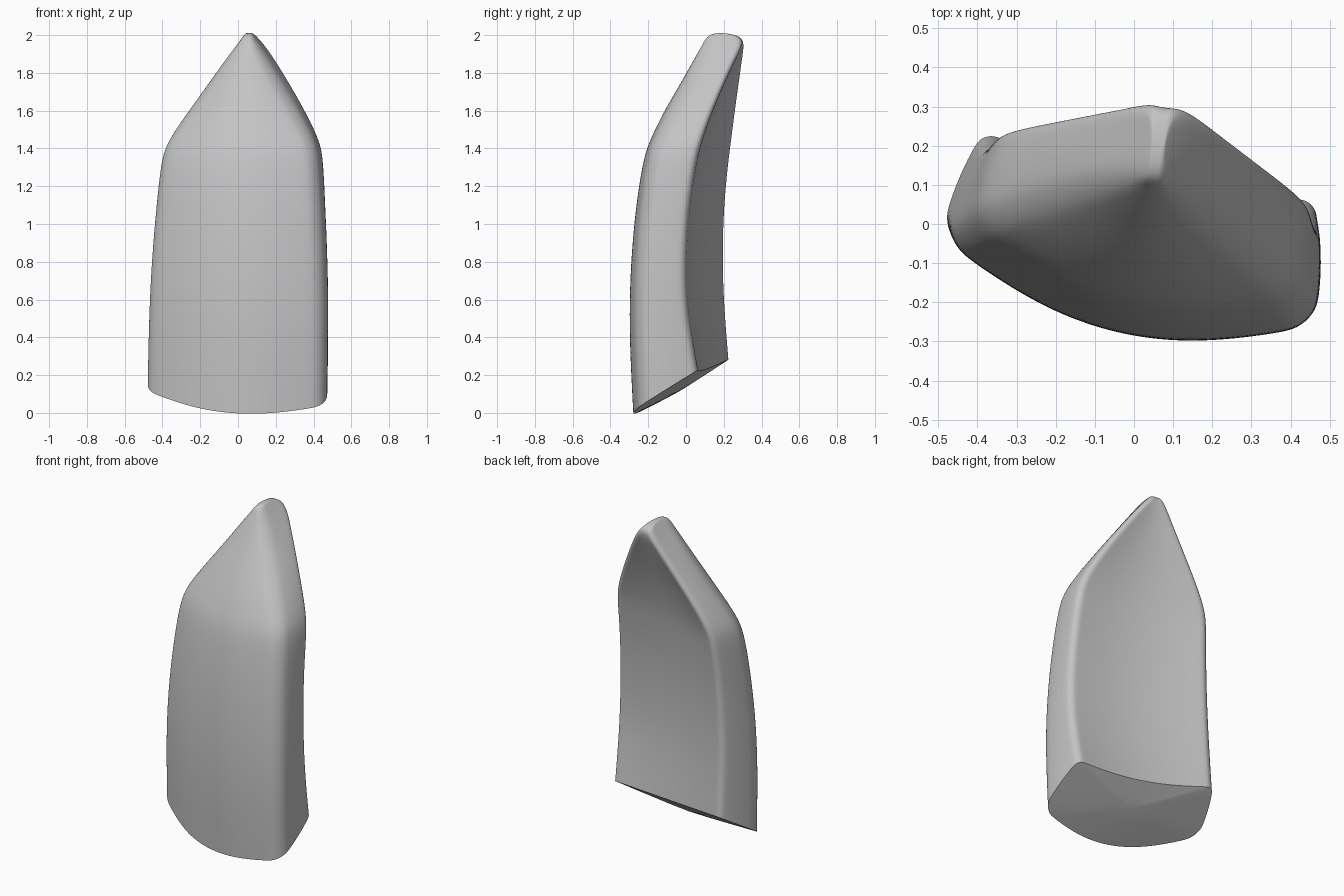
import bpy
import bmesh
from mathutils import Vector

default_cube = bpy.data.objects.get("Cube")
if default_cube:
    bpy.data.objects.remove(default_cube, do_unlink=True)

# Each level: height, corners (front -x, front +x, back +x, back -x), front bulge
LEVELS = [
    (0, (-.49, -.02), (.462, -.235), (.46, .063), (-.383, .237), .142),
    (.45, (-.482, -.042), (.46, -.26), (.472, 0), (-.383, .21), .142),
    (.8, (-.464, -.042), (.45, -.25), (.467, 0), (-.373, .206), .138),
    (1.1, (-.438, -.027), (.433, -.225), (.457, .02), (-.36, .216), .13),
    (1.34, (-.412, -.005), (.416, -.19), (.449, .058), (-.345, .238), .12),
    (1.44, (-.375, .016), (.395, -.16), (.432, .083), (-.322, .252), .112),
    (1.6, (-.26, .054), (.305, -.082), (.356, .143), (-.222, .273), .095),
    (1.75, (-.155, .085), (.215, -.002), (.275, .205), (-.12, .293), .062),
    (1.88, (-.065, .104), (.14, .055), (.2, .262), (-.035, .308), .03),
    (1.96, (-.003, .115), (.1, .095), (.148, .298), (.015, .316), .01),
    (2.02, (.042, .125), (.065, .125), (.092, .292), (.05, .298), 0),
]
SLOPE_END = 1.2
FRONT_RADIUS, BACK_RADIUS = .032, .022


def side_points(start, end, bulge, radius_start, radius_end, middles):
    """Points along one bowed side, bunched near both rounded corners."""
    start, end = Vector(start), Vector(end)
    along = end - start
    outward = Vector((along.y, -along.x)).normalized()
    a = min(radius_start / along.length, .15)
    b = min(radius_end / along.length, .15)
    first, last = 2.5 * a, 1 - 2.5 * b
    steps = [first + (last - first) * i / (middles + 1) for i in range(middles + 2)]
    for t in [a] + steps + [1 - b]:
        yield start + along * t + outward * (4 * bulge * t * (1 - t))


def section(level):
    """One closed cross-section with rounded corners."""
    height, front_a, front_b, back_b, back_a, bulge = level
    fade = min(1, bulge / .1)
    front, back = FRONT_RADIUS, BACK_RADIUS
    ring = list(side_points(front_a, front_b, bulge, front, front, 3))
    ring += side_points(front_b, back_b, .014 * fade, front, back, 1)
    ring += side_points(back_b, back_a, -.045 * fade, back, back, 3)
    ring += side_points(back_a, front_a, .014 * fade, back, front, 1)
    lift = max(0, 1 - height / SLOPE_END)
    droop = max(0, height - 1.6) * .25
    for p in ring:
        base = .163 + .054 * p.x + .621 * p.y      # slanted foot
        z = height + base * lift - max(0, p.y - .13) * droop
        yield p.x, p.y, z


# Loft the sections into a closed body
bm = bmesh.new()
rings = [[bm.verts.new(p) for p in section(level)] for level in LEVELS]
for low, high in zip(rings, rings[1:]):
    for i in range(len(low)):
        j = (i + 1) % len(low)
        bm.faces.new((low[i], low[j], high[j], high[i]))
foot = bm.faces.new(list(reversed(rings[0])))

# Ridge cap: strips from front to back, closed at both sides
top = rings[-1]
for i in range(6):
    bm.faces.new((top[i], top[i + 1], top[17 - i], top[18 - i]))
bm.faces.new(top[6:13])
bm.faces.new(top[18:] + top[:1])
bmesh.ops.recalc_face_normals(bm, faces=bm.faces[:])

# Crisp edge around the slanted, slightly domed foot; smooth elsewhere
crease = bm.edges.layers.float.new("crease_edge")
for edge in foot.edges:
    edge[crease] = 1
    edge.smooth = False
bmesh.ops.poke(bm, faces=[foot], offset=.025)
for face in bm.faces:
    face.smooth = True

mesh = bpy.data.meshes.new("pointed_plate")
bm.to_mesh(mesh)
bm.free()
plate = bpy.data.objects.new("pointed_plate", mesh)
bpy.context.collection.objects.link(plate)

# Round the body
subdivision = plate.modifiers.new("rounding", "SUBSURF")
subdivision.levels = subdivision.render_levels = 3

# Plain grey
grey = bpy.data.materials.new("plain_grey")
grey.use_nodes = True
colour = (.55, .55, .55, 1)
grey.diffuse_color = colour
grey.node_tree.nodes["Principled BSDF"].inputs["Base Color"].default_value = colour
mesh.materials.append(grey)
